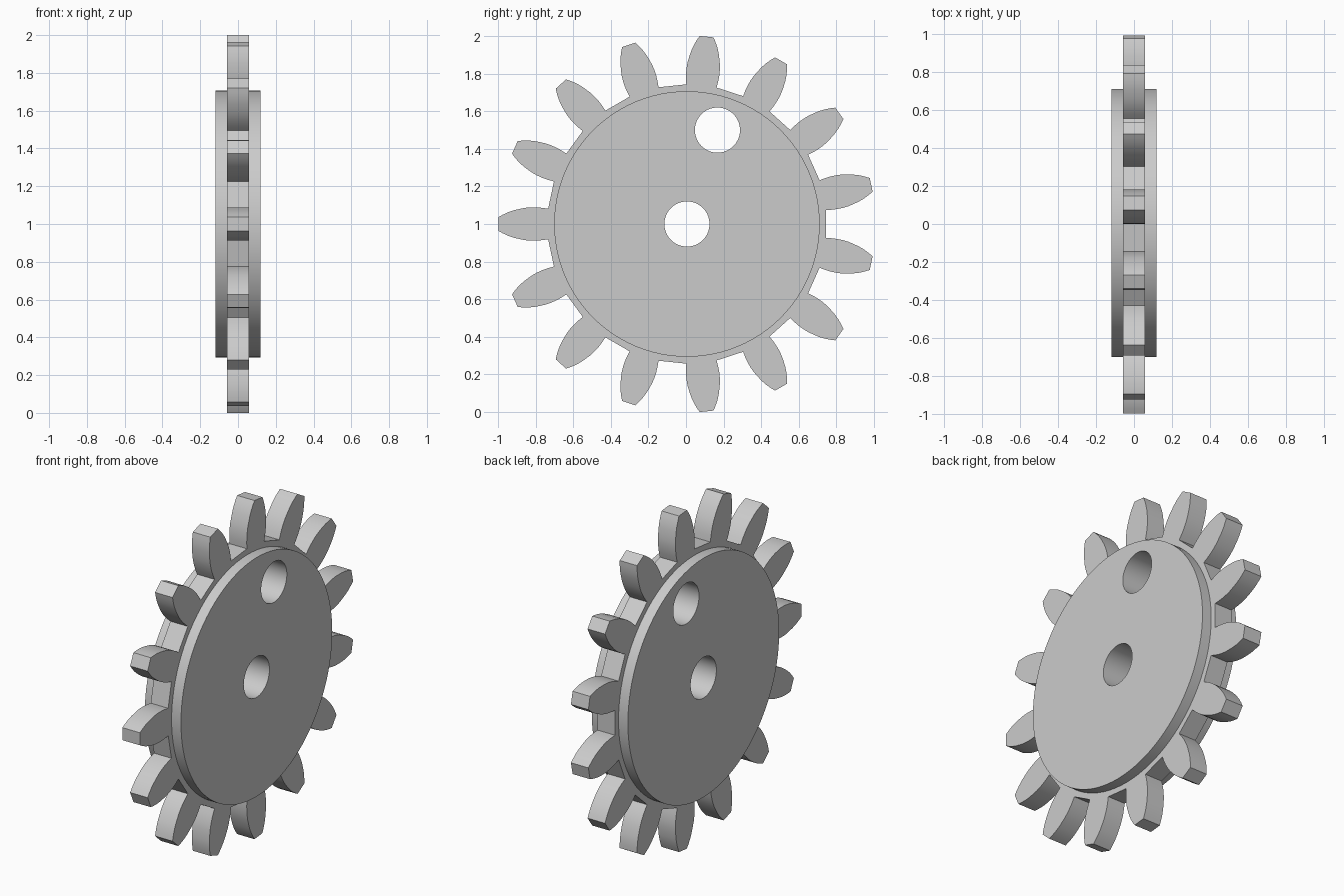
import bpy, bmesh, math
from math import cos, sin, radians
from mathutils import Vector

cube = bpy.data.objects.get("Cube")
if cube:
    bpy.data.objects.remove(cube, do_unlink=True)

TEETH = 15
CENTRE = Vector((0, 0.005, 1.0))
# Half of a tooth outline: distance from the axle, half width
FLANK = [(0.738, 0.081), (0.77, 0.086), (0.80, 0.0885), (0.83, 0.0885),
         (0.86, 0.086), (0.89, 0.080), (0.92, 0.073), (0.95, 0.063),
         (0.98, 0.049), (1.0015, 0.037)]

grey = bpy.data.materials.new("plain grey")
grey.use_nodes = True
colour = (0.6, 0.6, 0.6, 1)
grey.diffuse_color = colour
grey.node_tree.nodes["Principled BSDF"].inputs["Base Color"].default_value = colour


def circle(radius, centre=(0, 0), sides=96):
    turn = 2 * math.pi / sides
    return [(centre[0] + radius * cos(i * turn), centre[1] + radius * sin(i * turn))
            for i in range(sides)]


def gear_outline():
    tooth = [(r, -w) for r, w in FLANK] + [(r, w) for r, w in reversed(FLANK)]
    points = []
    for i in range(TEETH):
        a = radians(180) + i * 2 * math.pi / TEETH
        points += [(r * cos(a) - w * sin(a), r * sin(a) + w * cos(a)) for r, w in tooth]
    return points


def plate(name, loops, half_thickness):
    """Extrude an outline, with inner loops as holes, along the axle."""
    curve = bpy.data.curves.new(name, "CURVE")
    curve.dimensions = "2D"
    curve.fill_mode = "BOTH"
    curve.extrude = half_thickness
    for loop in loops:
        spline = curve.splines.new("POLY")
        spline.points.add(len(loop) - 1)
        for point, (x, y) in zip(spline.points, loop):
            point.co = (x, y, 0, 1)
        spline.use_cyclic_u = True
    helper = bpy.data.objects.new(name + " outline", curve)
    bpy.context.collection.objects.link(helper)
    graph = bpy.context.evaluated_depsgraph_get()
    mesh = bpy.data.meshes.new_from_object(helper.evaluated_get(graph))
    bpy.data.objects.remove(helper, do_unlink=True)
    bpy.data.curves.remove(curve)

    # Weld the caps to the walls
    bm = bmesh.new()
    bm.from_mesh(mesh)
    bmesh.ops.remove_doubles(bm, verts=bm.verts, dist=0.0001)
    bmesh.ops.recalc_face_normals(bm, faces=bm.faces)
    bm.to_mesh(mesh)
    bm.free()
    mesh.shade_smooth()
    mesh.set_sharp_from_angle(angle=radians(30))
    mesh.materials.clear()
    mesh.materials.append(grey)

    obj = bpy.data.objects.new(name, mesh)
    bpy.context.collection.objects.link(obj)
    obj.location = CENTRE
    obj.rotation_euler = (radians(90), 0, radians(90))
    return obj


# Thick hub disc with the axle hole and the off-centre peg hole
peg = radians(72)
plate("hub_disc", [circle(0.706),
                   circle(0.12, sides=64),
                   circle(0.12, (0.525 * cos(peg), 0.525 * sin(peg)), 64)], 0.118)

# Thinner toothed ring around the hub
plate("toothed_ring", [gear_outline(), circle(0.70)], 0.057)
